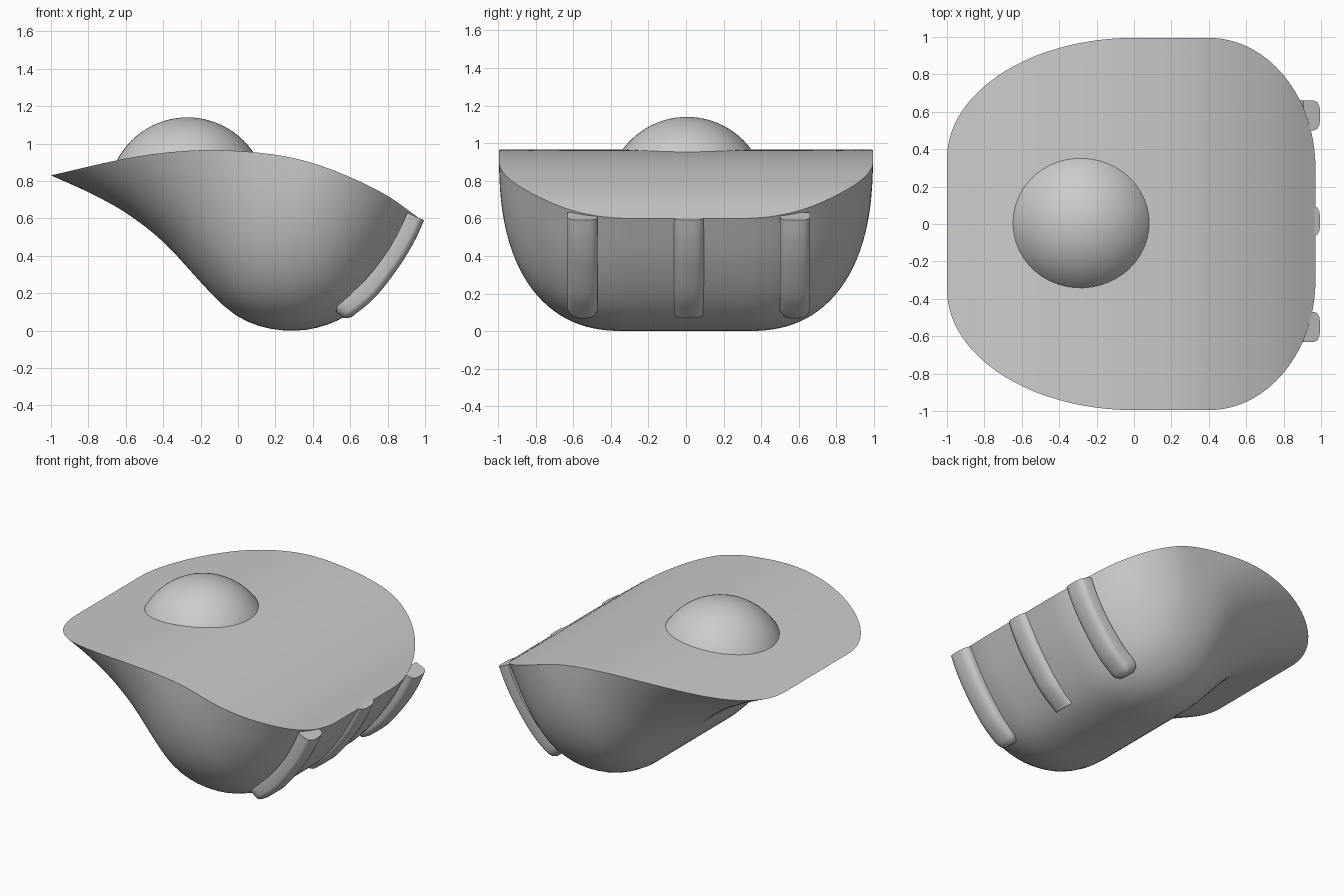
import bpy, bmesh
from math import sin, cos, pi, sqrt

old = bpy.data.objects.get("Cube")
if old:
    bpy.data.objects.remove(old)

grey = bpy.data.materials.new("plain grey")
grey.use_nodes = True
grey.diffuse_color = (0.6, 0.6, 0.6, 1)
grey.node_tree.nodes["Principled BSDF"].inputs["Base Color"].default_value = (0.6, 0.6, 0.6, 1)


def finish(name, bm):
    bmesh.ops.remove_doubles(bm, verts=bm.verts, dist=0.0005)
    bmesh.ops.recalc_face_normals(bm, faces=bm.faces)
    mesh = bpy.data.meshes.new(name)
    bm.to_mesh(mesh)
    bm.free()
    mesh.materials.append(grey)
    obj = bpy.data.objects.new(name, mesh)
    bpy.context.collection.objects.link(obj)
    bpy.ops.object.select_all(action='DESELECT')
    obj.select_set(True)
    bpy.context.view_layer.objects.active = obj
    bpy.ops.object.shade_smooth_by_angle(angle=0.7)


def curve(points, x):
    """Smooth height through the profile points."""
    def slope(i):
        a, b = points[max(i - 1, 0)], points[min(i + 1, len(points) - 1)]
        return (b[1] - a[1]) / (b[0] - a[0])
    i = 0
    while i < len(points) - 2 and x > points[i + 1][0]:
        i += 1
    (x0, z0), (x1, z1) = points[i], points[i + 1]
    d = x1 - x0
    t = min(max((x - x0) / d, 0), 1)
    return ((2*t**3 - 3*t*t + 1) * z0 + (t**3 - 2*t*t + t) * d * slope(i)
            + (3*t*t - 2*t**3) * z1 + (t**3 - t*t) * d * slope(i + 1))


def loft(bm, rings):
    rows = [[bm.verts.new(p) for p in ring] for ring in rings]
    n = len(rows[0])
    for a, b in zip(rows, rows[1:]):
        for i in range(n):
            j = (i + 1) % n
            bm.faces.new((a[i], a[j], b[j], b[i]))
    return rows


# Body: lengthwise slices that shorten and grow shallower towards the sides
TOP = [(-1, .83), (-.6, .92), (-.35, .955), (-.1, .965), (.2, .94),
       (.4, .895), (.6, .82), (.8, .72), (.97, .6)]
KEEL = [(-1, .83), (-.8, .74), (-.6, .63), (-.4, .475), (-.2, .26), (-.1, .155),
        (0, .075), (.13, .02), (.28, 0), (.42, .015), (.57, .075), (.7, .19),
        (.84, .375), (.97, .6)]
HALF_WIDTH = 0.995
STEPS = 48


def beyond(y, flat):
    """How far y lies past the straight middle stretch, from 0 to 1."""
    return max(0, (abs(y) - flat) / (HALF_WIDTH - flat))


def body_slice(y):
    back = -sqrt(max(0, 1 - beyond(y, 0.35) ** 2))
    front = 0.4 + 0.57 * sqrt(max(0, 1 - beyond(y, 0.3) ** 2))
    depth = max(0, 1 - beyond(y, 0.33) ** 2.4) ** (1 / 2.4)
    upper, lower = [], []
    for i in range(STEPS + 1):
        t = (1 - cos(pi * i / STEPS)) / 2
        x = back + (front - back) * t
        k = -1 + 1.97 * t
        z = curve(TOP, x)
        upper.append((x, y, z))
        lower.append((x, y, z - depth * (curve(TOP, k) - curve(KEEL, k))))
    return upper + lower[-2:0:-1]


right_half = [-0.3 - (HALF_WIDTH - 0.3) * cos(pi / 2 * i / 28) for i in range(29)]
ys = right_half + [-0.15, 0, 0.15] + [-y for y in reversed(right_half)]
bm = bmesh.new()
loft(bm, [body_slice(y) for y in ys])
finish("body", bm)

# Dome: the upper cap of a ball, its lower edge buried in the body
bm = bmesh.new()
rings = []
for i in range(17):
    a = 1.25 * i / 16
    rings.append([(-0.27 + 0.425 * sin(a) * cos(2 * pi * k / 48),
                   0.005 + 0.425 * sin(a) * sin(2 * pi * k / 48),
                   0.715 + 0.425 * cos(a)) for k in range(48)])
loft(bm, rings)
finish("dome", bm)

# Ribs: rounded bars following the curve of the back end
OUTER = [(.605, .07), (.735, .18), (.87, .355), (.95, .49), (.995, .59)]
INNER = [(.525, .135), (.665, .255), (.79, .41), (.86, .53), (.905, .63)]
SHAPE = [(-.08, 0), (-.08, .65), (-.072, .83), (-.052, .95), (-.025, 1)]
SHAPE += [(-y, t) for y, t in reversed(SHAPE)]
RIB_STEPS = 40


def rib(name, centre, rounded):
    bm = bmesh.new()
    rings = []
    for i in range(RIB_STEPS + 1):
        s = i / RIB_STEPS
        ox = OUTER[0][0] + (OUTER[-1][0] - OUTER[0][0]) * s
        ix = INNER[0][0] + (INNER[-1][0] - INNER[0][0]) * s
        oz, iz = curve(OUTER, ox), curve(INNER, ix)
        # lower end swells out of a rounded tip
        e, push = 1, 0
        if rounded and s < 0.1:
            e = 0.5 + 0.5 * sqrt(1 - (1 - s / 0.1) ** 2)
            push = 0.02 * (1 - s / 0.1)
        ring = []
        for y, t in SHAPE:
            t = 0.5 + (t - 0.5) * e
            ring.append((ix + (ox - ix) * t - push, centre + y * e,
                         iz + (oz - iz) * t - push))
        rings.append(ring)
    rows = loft(bm, rings)
    bm.faces.new(rows[0])
    bm.faces.new(rows[-1])
    finish(name, bm)


rib("right_rib", -0.55, True)
rib("middle_rib", 0.015, False)
rib("left_rib", 0.58, True)
